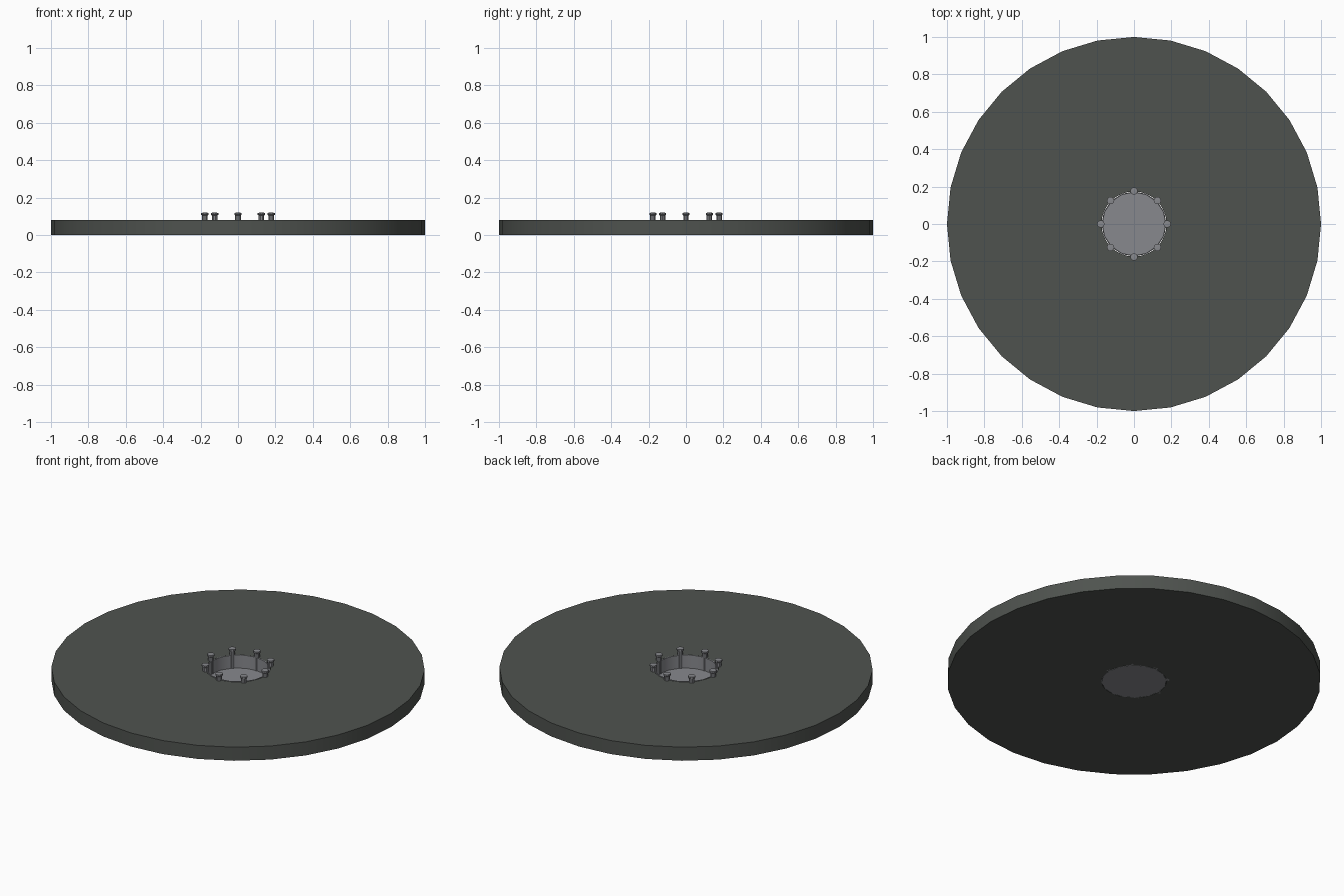
import bpy, math

if "Cube" in bpy.data.objects:
    bpy.data.objects.remove(bpy.data.objects["Cube"])


def material(name, col):
    m = bpy.data.materials.new(name)
    m.diffuse_color = (*col, 1)
    m.use_nodes = True
    m.node_tree.nodes["Principled BSDF"].inputs["Base Color"].default_value = m.diffuse_color
    return m


GREEN = material("dark grey green", (0.078, 0.086, 0.078))
METAL = material("light grey metal", (0.245, 0.25, 0.268))


def lathe(name, profile, n, mat, loc=(0, 0, 0), closed=False):
    """Spin (radius, z) points about z; radius 0 ends become caps."""
    verts, faces, rings = [], [], []
    for r, z in profile:
        start = len(verts)
        if r == 0:
            verts.append((0, 0, z))
            rings.append([start] * n)
        else:
            for i in range(n):
                a = 2 * math.pi * i / n
                verts.append((r * math.cos(a), r * math.sin(a), z))
            rings.append(list(range(start, start + n)))
    pairs = list(zip(rings, rings[1:]))
    if closed:
        pairs.append((rings[-1], rings[0]))
    for lo, hi in pairs:
        for i in range(n):
            j = (i + 1) % n
            f = list(dict.fromkeys((lo[i], lo[j], hi[j], hi[i])))
            faces.append(f)
    me = bpy.data.meshes.new(name)
    me.from_pydata(verts, [], faces)
    me.materials.append(mat)
    ob = bpy.data.objects.new(name, me)
    ob.location = loc
    bpy.context.collection.objects.link(ob)
    bpy.ops.object.select_all(action='DESELECT')
    ob.select_set(True)
    bpy.context.view_layer.objects.active = ob
    bpy.ops.object.shade_smooth_by_angle(angle=math.radians(30))
    return ob


# Big flat disc with a central opening
lathe("disc", [(0.174, 0), (1, 0), (1, 0.08), (0.174, 0.08)], 32, GREEN, closed=True)

# Shallow hub cup lining the opening, with a thin floor
lathe("hub_cup", [(0, 0), (0.174, 0), (0.174, 0.081), (0.168, 0.081),
                  (0.168, 0.004), (0, 0.004)], 16, METAL)

# Ring of eight studs with slightly wider heads
for k in range(8):
    a = k * math.pi / 4
    lathe("stud_%d" % k,
          [(0, 0), (0.015, 0), (0.015, 0.104), (0.02, 0.108), (0.02, 0.118), (0, 0.12)],
          10, METAL, (0.177 * math.cos(a), 0.177 * math.sin(a), 0))
